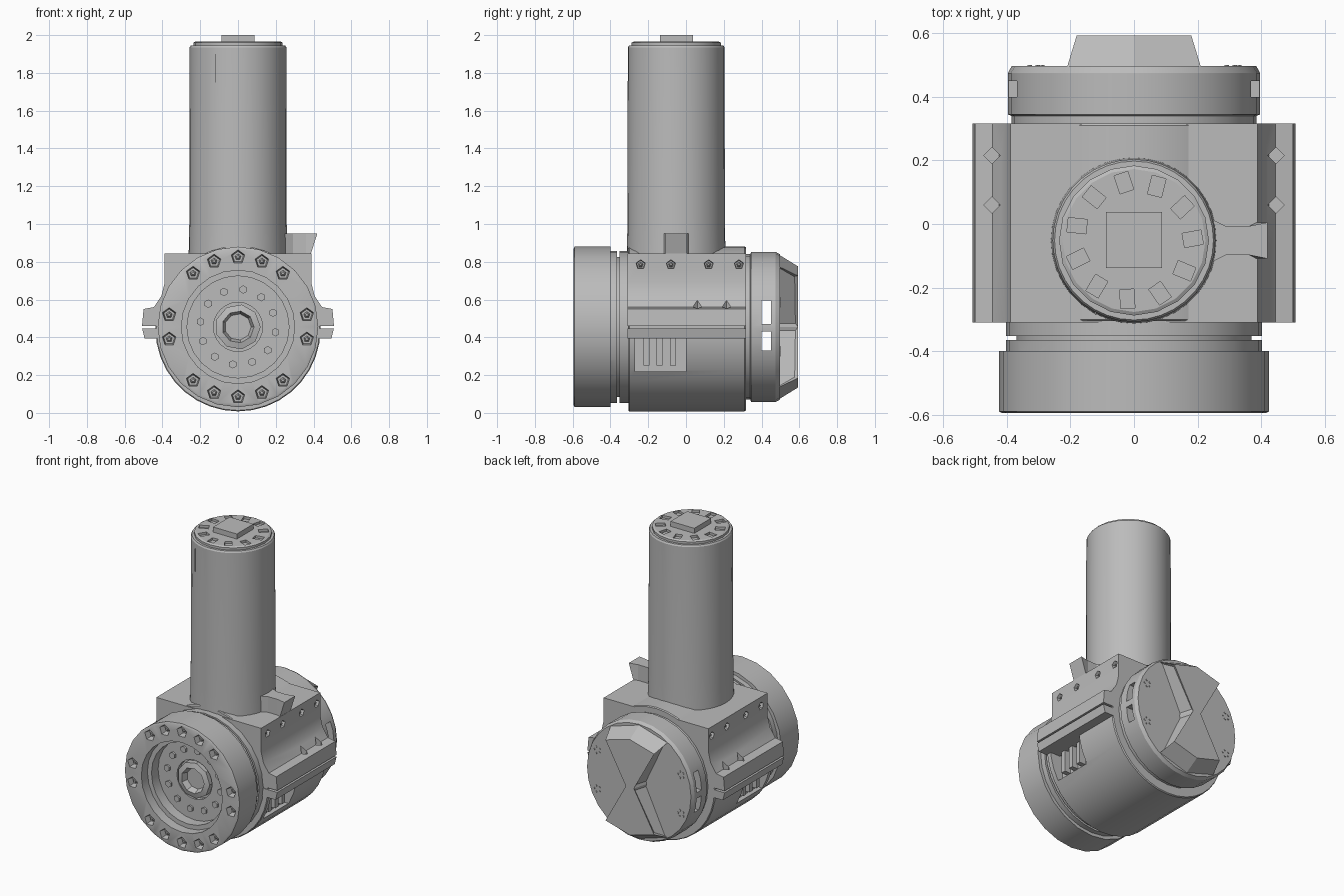
import bpy, bmesh, math
from mathutils import Matrix, Vector

cube = bpy.data.objects.get("Cube")
if cube:
    bpy.data.objects.remove(cube, do_unlink=True)

grey = bpy.data.materials.new("machined_grey")
grey.use_nodes = True
grey.diffuse_color = (0.5, 0.5, 0.5, 1)
grey.node_tree.nodes["Principled BSDF"].inputs["Base Color"].default_value = (0.5, 0.5, 0.5, 1)

CZ = 0.455                      # height of the joint axis
TAU = 2 * math.pi


def finish(name, bm, smooth=True):
    bmesh.ops.recalc_face_normals(bm, faces=bm.faces)
    me = bpy.data.meshes.new(name)
    bm.to_mesh(me)
    bm.free()
    me.materials.append(grey)
    ob = bpy.data.objects.new(name, me)
    bpy.context.collection.objects.link(ob)
    if smooth:
        shade(ob)
    return ob


def shade(ob):
    bpy.ops.object.select_all(action='DESELECT')
    ob.select_set(True)
    bpy.context.view_layer.objects.active = ob
    bpy.ops.object.shade_smooth_by_angle(angle=math.radians(28))


def loft(bm, rings, closed=False):
    """Skin equal rings of points; cap the ends unless the loop is closed."""
    vs = [[bm.verts.new(p) for p in ring] for ring in rings]
    n = len(vs[0])
    pairs = list(zip(vs, vs[1:])) + ([(vs[-1], vs[0])] if closed else [])
    sides = [bm.faces.new((a[i], a[(i + 1) % n], b[(i + 1) % n], b[i]))
             for a, b in pairs for i in range(n)]
    if not closed:
        bm.faces.new(vs[0])
        bm.faces.new(vs[-1])
    return sides


def lathe_y(name, profile, seg=28, cz=CZ):
    """Turn (radius, y) pairs about the joint axis."""
    bm = bmesh.new()
    loft(bm, [[(r * math.cos(TAU * i / seg), y, cz + r * math.sin(TAU * i / seg))
               for i in range(seg)] for r, y in profile])
    return finish(name, bm)


def lathe_z(name, profile, cx, cy, seg=28):
    bm = bmesh.new()
    loft(bm, [[(cx + r * math.cos(TAU * i / seg), cy + r * math.sin(TAU * i / seg), z)
               for i in range(seg)] for r, z in profile])
    return finish(name, bm)


def prism_y(bm, outline, y0, y1):
    loft(bm, [[(x, y, z) for x, z in outline] for y in (y0, y1)])


def box(bm, lo, hi):
    lo, hi = Vector(lo), Vector(hi)
    m = Matrix.Translation((lo + hi) / 2) @ Matrix.Diagonal((*(hi - lo), 1))
    bmesh.ops.create_cube(bm, size=1, matrix=m)


def peg(bm, pos, axis, r1, r2, depth, seg=6):
    m = Matrix.Translation(pos) @ Vector(axis).to_track_quat('Z', 'Y').to_matrix().to_4x4()
    bmesh.ops.create_cone(bm, cap_ends=True, segments=seg, radius1=r1, radius2=r2,
                          depth=depth, matrix=m)


def cut(ob, bm):
    cutter = finish("cutter", bm, False)
    mod = ob.modifiers.new("cut", 'BOOLEAN')
    mod.operation, mod.solver, mod.object = 'DIFFERENCE', 'EXACT', cutter
    bpy.context.view_layer.objects.active = ob
    bpy.ops.object.modifier_apply(modifier=mod.name)
    bpy.data.objects.remove(cutter, do_unlink=True)
    shade(ob)


def around(radius, degrees):
    a = math.radians(degrees)
    return radius * math.sin(a), CZ + radius * math.cos(a)


# front output flange with stepped bore
flange = lathe_y("output_flange", [(0.25, -0.40), (0.425, -0.40), (0.425, -0.59), (0.415, -0.595),
                                   (0.30, -0.595), (0.30, -0.53), (0.27, -0.53), (0.27, -0.46),
                                   (0.13, -0.46), (0.13, -0.41)], 24)
pits, bolts = bmesh.new(), bmesh.new()
for k in range(18):
    if k % 9 in (3, 6):
        continue
    x, z = around(0.37, 20 * k)
    peg(pits, (x, -0.595, z), (0, -1, 0), 0.03, 0.045, 0.08, 5)
    peg(bolts, (x, -0.56, z), (0, -1, 0), 0.022, 0.008, 0.03, 5)
for k in range(12):
    x, z = around(0.2, 30 * k + 8)
    peg(bolts, (x, -0.463, z), (0, -1, 0), 0.022, 0.022, 0.02, 6)
cut(flange, pits)
finish("flange_bolts", bolts, False)
lathe_y("output_hub", [(0.12, -0.42), (0.12, -0.47), (0.085, -0.48), (0.07, -0.44)], 9)

# slotted ring behind the flange
ring = lathe_y("bearing_ring", [(0.403, -0.43), (0.403, -0.365), (0.37, -0.365), (0.37, -0.352),
                                (0.403, -0.352), (0.403, -0.30)])
slots = bmesh.new()
for k in range(6):
    x, z = around(0.405, 60 * k + 3)
    m = Matrix.Translation((x, -0.418, z)) @ Matrix.Rotation(math.radians(60 * k + 3), 4, 'Y')
    bmesh.ops.create_cube(slots, size=1, matrix=m @ Matrix.Diagonal((0.08, 0.016, 0.04, 1)))
cut(ring, slots)

# housing: barrel with lower side pockets
barrel = lathe_y("housing_barrel", [(0.432, -0.305), (0.437, -0.30), (0.437, 0.31), (0.432, 0.317)],
                 36, 0.445)
pocket, ribs = bmesh.new(), bmesh.new()
for s in (-1, 1):
    box(pocket, (min(s * 0.34, s * 0.5), -0.27, 0.22), (max(s * 0.34, s * 0.5), 0, 0.40))
    for y in (-0.21, -0.14, -0.07):
        box(ribs, (s * 0.36 - 0.025, y - 0.016, 0.25), (s * 0.36 + 0.025, y + 0.016, 0.40))
cut(barrel, pocket)
finish("pocket_ribs", ribs, False)

# housing: squared upper shell flaring into the clamp lips
half = [(0.388, 0.845), (0.388, 0.69), (0.405, 0.62), (0.445, 0.56), (0.50, 0.55), (0.508, 0.46)]
bm = bmesh.new()
prism_y(bm, half + [(-x, z) for x, z in reversed(half)], -0.31, 0.317)
shell = finish("housing_shell", bm)
holes, screws = bmesh.new(), bmesh.new()
for s in (-1, 1):
    for y in (-0.24, -0.08, 0.12, 0.28):
        peg(holes, (s * 0.39, y, 0.785), (s, 0, 0), 0.022, 0.03, 0.06, 5)
        peg(screws, (s * 0.37, y, 0.785), (s, 0, 0), 0.014, 0.006, 0.02, 5)
    for y in (0.06, 0.215):
        peg(holes, (s * 0.447, y, 0.60), (0, 0, 1), 0.026, 0.026, 0.12, 4)
cut(shell, holes)
finish("housing_screws", screws, False)

# lower clamp lips
bm = bmesh.new()
for s in (-1, 1):
    prism_y(bm, [(s * x, z) for x, z in ((0.36, 0.448), (0.508, 0.448), (0.495, 0.395), (0.36, 0.395))],
            -0.31, 0.317)
finish("lower_clamp_lips", bm, False)

# rear band with side windows
band = lathe_y("rear_band", [(0.385, 0.30), (0.385, 0.34), (0.397, 0.345), (0.397, 0.475), (0.385, 0.497)])
windows = bmesh.new()
box(windows, (-0.6, 0.40, 0.47), (0.6, 0.45, 0.595))
box(windows, (-0.6, 0.40, 0.33), (0.6, 0.45, 0.43))
cut(band, windows)

# raised hourglass on the rear cap, with inset panels in its flanks
def hourglass(y, waist, x, z, tip):
    return [(px, y, CZ + pz) for px, pz in ((waist, 0), (x, z), (0, tip), (-x, z),
                                            (-waist, 0), (-x, -z), (0, -tip), (x, -z))]


bm = bmesh.new()
sides = loft(bm, [hourglass(0.48, 0.06, 0.215, 0.325, 0.39), hourglass(0.594, 0.03, 0.18, 0.27, 0.32)])
bmesh.ops.recalc_face_normals(bm, faces=bm.faces)
bmesh.ops.inset_individual(bm, faces=[sides[i] for i in (0, 3, 4, 7)], thickness=0.02, depth=-0.012)
finish("rear_hourglass", bm, False)

# clusters of tiny rear screws
bm = bmesh.new()
for s in (-1, 1):
    for t in (-1, 1):
        for k in range(5):
            a = TAU * k / 5
            peg(bm, (s * 0.31 + 0.022 * math.cos(a), 0.497, CZ + t * 0.13 + 0.022 * math.sin(a)),
                (0, 1, 0), 0.007, 0.007, 0.008, 5)
finish("rear_screws", bm, False)

# motor tube and cap
MY = -0.052
lathe_z("motor_tube", [(0.262, 0.80), (0.258, 1.0), (0.256, 1.935), (0.25, 1.945)], 0, MY, 36)
cap = lathe_z("motor_cap", [(0.236, 1.93), (0.236, 1.96), (0.225, 1.966)], 0, MY, 20)
pits = bmesh.new()
for k in range(11):
    a = TAU * k / 11 + 0.03
    m = Matrix.Translation((0.185 * math.cos(a), MY + 0.185 * math.sin(a), 1.965))
    m = m @ Matrix.Rotation(a + 0.15, 4, 'Z') @ Matrix.Diagonal((0.06, 0.045, 0.03, 1))
    bmesh.ops.create_cube(pits, size=1, matrix=m)
cut(cap, pits)
bm = bmesh.new()
box(bm, (-0.088, MY - 0.086, 1.95), (0.088, MY + 0.09, 2.0))
finish("motor_cap_plate", bm, False)
bm = bmesh.new()
box(bm, (-0.122, -0.286, 1.75), (-0.118, -0.276, 1.9))
finish("tube_seam", bm, False)

# connector bracket on the left of the tube
bm = bmesh.new()
loft(bm, [[(x0, MY - w, 0.84), (x0, MY + w, 0.84), (x1, MY + w, 0.95), (x1, MY - w, 0.95)]
          for x0, x1, w in ((0.22, 0.22, 0.08), (0.29, 0.29, 0.045), (0.36, 0.36, 0.045), (0.385, 0.42, 0.057))])
finish("connector_bracket", bm, False)
